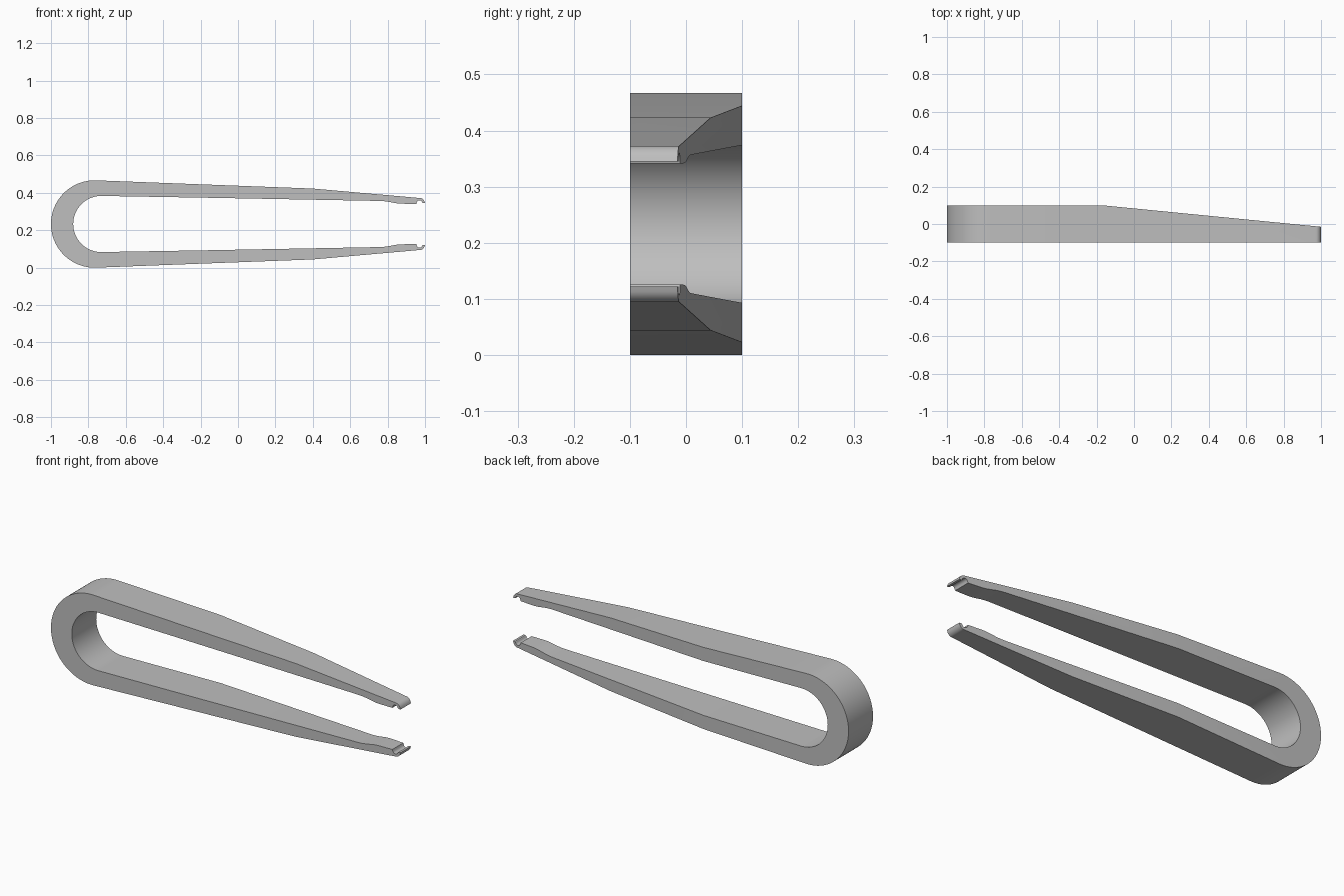
import bpy, bmesh, math

if "Cube" in bpy.data.objects:
    bpy.data.objects.remove(bpy.data.objects["Cube"])

MID = 0.2335           # height of the symmetry plane
FRONT, BACK = -0.1, 0.1
TAPER_X = -0.17        # where the back side starts to taper


def arc(cx, cz, r, a0, a1, n):
    return [(cx + r * math.cos(math.radians(a0 + (a1 - a0) * i / n)),
             cz + r * math.sin(math.radians(a0 + (a1 - a0) * i / n))) for i in range(n + 1)]


def back_y(x):
    return BACK - max(0.0, x - TAPER_X) * 0.0983


# Upper half profile, z measured from the symmetry plane
outer = arc(-0.7665, 0, 0.2335, 180, 88, 24)
arm = [(TAPER_X, 0.211), (0.4, 0.1895), (0.965, 0.1395)]
arm += arc(0.97, 0.1105, 0.029, 80, 10, 6)                     # rounded tip
arm += [(1.0, 0.1115), (0.988, 0.1115)]
arm += arc(0.97, 0.1115, 0.015, 10, 170, 8)                    # groove behind the lip
arm += [(0.953, 0.1075), (0.87, 0.1085), (0.85, 0.1105), (0.80, 0.1195),
        (0.775, 0.1225), (0.75, 0.1235), (TAPER_X, 0.1405)]
inner = arc(-0.731, 0, 0.150, 88, 180, 24)
half = outer + arm + inner
a, b = len(outer), len(outer) + len(arm) - 1

# Tweezer body: front face, back faces of bend and arm, side walls
bm = bmesh.new()
f = [bm.verts.new((x, FRONT, z)) for x, z in half]
k = [bm.verts.new((x, back_y(x), z)) for x, z in half]
bm.faces.new(f[:a + 1] + f[b:])
bm.faces.new(f[a:b + 1])
bm.faces.new(k[:a + 1] + k[b:])
bm.faces.new(k[a:b + 1])
for i in range(len(half) - 1):
    bm.faces.new((f[i], f[i + 1], k[i + 1], k[i]))
bmesh.ops.recalc_face_normals(bm, faces=bm.faces)
# The half is open at the seam, so check the front face points forward
bm.faces.ensure_lookup_table()
bm.normal_update()
if bm.faces[0].normal.y > 0:
    bmesh.ops.reverse_faces(bm, faces=bm.faces)

mesh = bpy.data.meshes.new("tweezer_body")
bm.to_mesh(mesh)
bm.free()
body = bpy.data.objects.new("tweezer_body", mesh)
body.location.z = MID
bpy.context.collection.objects.link(body)

grey = bpy.data.materials.new("light_grey")
grey.diffuse_color = (0.52, 0.52, 0.52, 1)
grey.use_nodes = True
grey.node_tree.nodes["Principled BSDF"].inputs["Base Color"].default_value = grey.diffuse_color
mesh.materials.append(grey)

# Smooth curves, sharp edges, mirrored lower arm
bpy.context.view_layer.objects.active = body
body.select_set(True)
bpy.ops.object.shade_smooth_by_angle(angle=math.radians(30))
mirror = body.modifiers.new("lower_arm", 'MIRROR')
mirror.use_axis = (False, False, True)
mirror.merge_threshold = 0.0005
